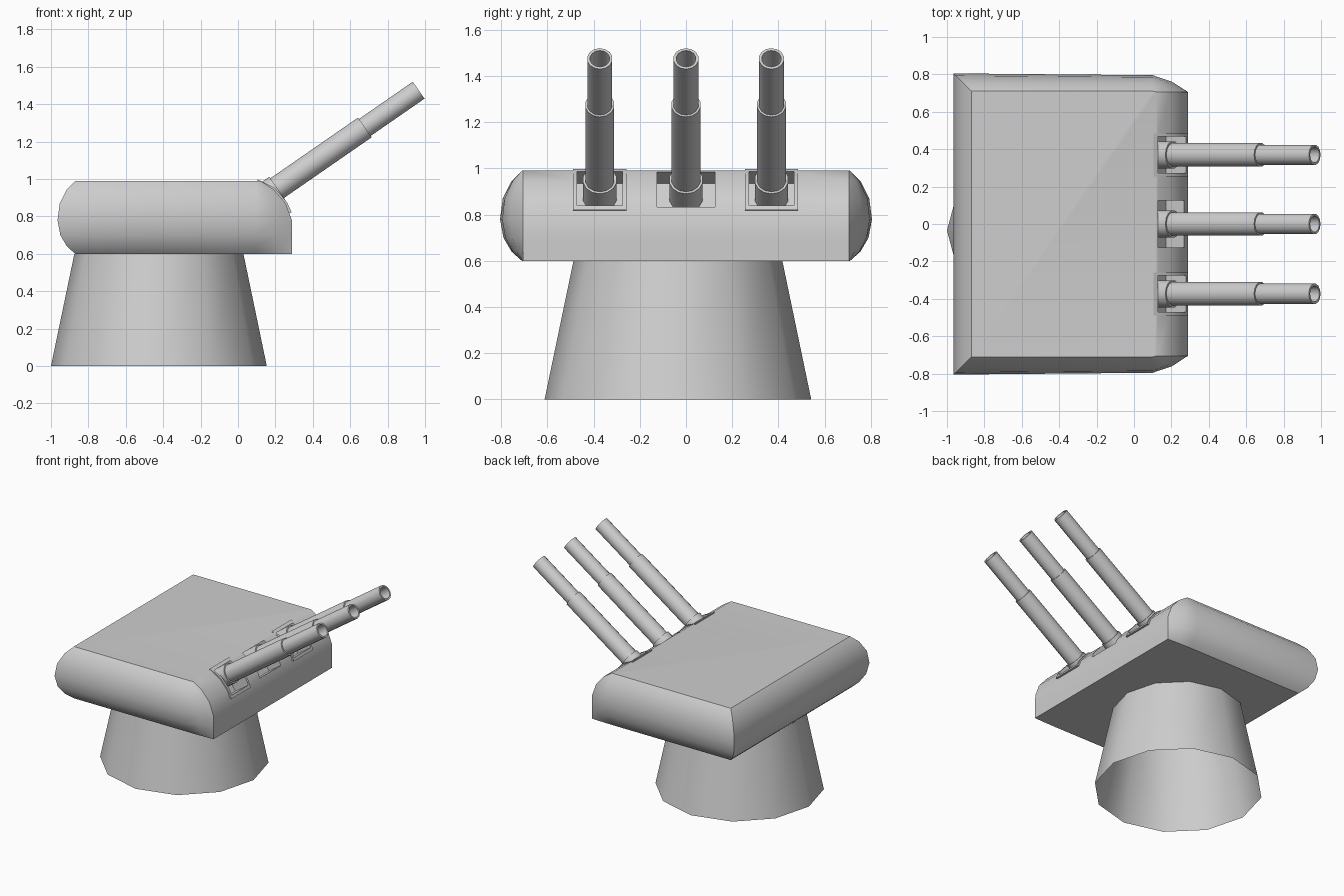
import bpy, bmesh, math
from mathutils import Vector, Matrix

cube = bpy.data.objects.get("Cube")
if cube:
    bpy.data.objects.remove(cube)

grey = bpy.data.materials.new("plain_grey")
grey.use_nodes = True
grey.diffuse_color = (0.62, 0.62, 0.62, 1)
grey.node_tree.nodes["Principled BSDF"].inputs["Base Color"].default_value = (0.62, 0.62, 0.62, 1)


def make(name, bm, smooth=True, fix=True):
    if fix:
        bmesh.ops.recalc_face_normals(bm, faces=bm.faces)
    mesh = bpy.data.meshes.new(name)
    bm.to_mesh(mesh)
    bm.free()
    mesh.materials.append(grey)
    ob = bpy.data.objects.new(name, mesh)
    bpy.context.collection.objects.link(ob)
    if smooth:
        smooth_shade(ob)
    return ob


def smooth_shade(ob):
    bpy.ops.object.select_all(action='DESELECT')
    bpy.context.view_layer.objects.active = ob
    ob.select_set(True)
    bpy.ops.object.shade_smooth_by_angle(angle=math.radians(35))


def loft(bm, rings, closed=False):
    """Bridge successive rings of points with quads."""
    loops = [[bm.verts.new(p) for p in ring] for ring in rings]
    pairs = list(zip(loops, loops[1:]))
    if closed:
        pairs.append((loops[-1], loops[0]))
    for a, b in pairs:
        for i in range(len(a)):
            j = (i + 1) % len(a)
            bm.faces.new((a[i], a[j], b[j], b[i]))
    return loops


def circle(radius, z, sides):
    return [(radius * math.cos(i * math.tau / sides), radius * math.sin(i * math.tau / sides), z)
            for i in range(sides)]


def cut(ob, cutter):
    mod = ob.modifiers.new("pocket", 'BOOLEAN')
    mod.operation, mod.solver, mod.object = 'DIFFERENCE', 'EXACT', cutter
    bpy.context.view_layer.objects.active = ob
    bpy.ops.object.modifier_apply(modifier=mod.name)


# Open tapered pedestal
bm = bmesh.new()
loft(bm, [circle(0.577, 0, 12), circle(0.452, 0.6, 12)])
bmesh.ops.translate(bm, verts=bm.verts, vec=(-0.423, -0.035, 0))
make("pedestal", bm, fix=False)

# Gun house: stacked outlines of (height, bulge, front edge)
rows = [(0.6, 0, 0.29), (0.64, 0.045, 0.29), (0.70, 0.08, 0.29), (0.78, 0.095, 0.288),
        (0.87, 0.083, 0.255), (0.945, 0.045, 0.19), (0.99, 0, 0.12)]
rings = []
for z, bulge, front in rows:
    side = [(front, 0.705), (0.1 + 0.55 * (front - 0.1), 0.708 + 0.55 * bulge),
            (0.1, 0.71 + 0.9 * bulge), (-0.87 - bulge, 0.71 + bulge)]
    rings.append([(x, y, z) for x, y in side] + [(x, -y, z) for x, y in reversed(side)])
bm = bmesh.new()
loops = loft(bm, rings)
bm.faces.new(loops[0])
bm.faces.new(loops[-1])
house = make("gun_house", bm, smooth=False)

# Frame for barrels: local z runs along the barrel axis
elevation = math.radians(34.7)
axis = Vector((math.cos(elevation), 0, math.sin(elevation)))
tip = Vector((0.966, 0, 1.475))
turn = Matrix.Rotation(math.pi / 2 - elevation, 4, 'Y')

# Barrel outline (radius, distance from the muzzle), ending inside the bore
outline = [(0.001, -1.06), (0.074, -1.06), (0.074, -0.92), (0.064, -0.92), (0.064, -0.35),
           (0.055, -0.35), (0.055, 0), (0.043, 0), (0.043, -0.3), (0.001, -0.3)]

# Raised frame section following the front slope
frame_section = [(0.288, 0.82), (0.262, 0.876), (0.196, 0.953), (0.105, 0.998),
                 (0.095, 0.95), (0.24, 0.815)]

for label, y, half in (("right", -0.373, 0.098), ("middle", 0, 0.125), ("left", 0.37, 0.098)):
    # Pocket cutter aligned with the barrel
    bm = bmesh.new()
    bmesh.ops.create_cube(bm, size=1)
    bmesh.ops.scale(bm, verts=bm.verts, vec=(0.205, 2 * half, 0.4))
    floor = Vector((0.2, y, 0.91)) - axis * 0.105
    bmesh.ops.transform(bm, verts=bm.verts, matrix=Matrix.Translation(floor + axis * 0.2) @ turn)
    cutter = make("pocket_cutter", bm, smooth=False)
    cutter.hide_render = True
    cut(house, cutter)

    # Thin raised frame around the outer pockets
    if label != "middle":
        bm = bmesh.new()
        ends = loft(bm, [[(x, y + s * 0.115, z) for x, z in frame_section] for s in (-1, 1)])
        for end in ends:
            bm.faces.new(end)
        frame = make(label + "_pocket_frame", bm, smooth=False)
        cut(frame, cutter)
        smooth_shade(frame)
    bpy.data.objects.remove(cutter)

    # Stepped barrel with collar and hollow muzzle
    bm = bmesh.new()
    loops = loft(bm, [circle(r, d, 14) for r, d in outline])
    bm.faces.new(loops[0])
    bm.faces.new(loops[-1])
    place = Matrix.Translation(tip + Vector((0, y, 0))) @ turn
    bmesh.ops.transform(bm, verts=bm.verts, matrix=place)
    make(label + "_barrel", bm)

smooth_shade(house)
